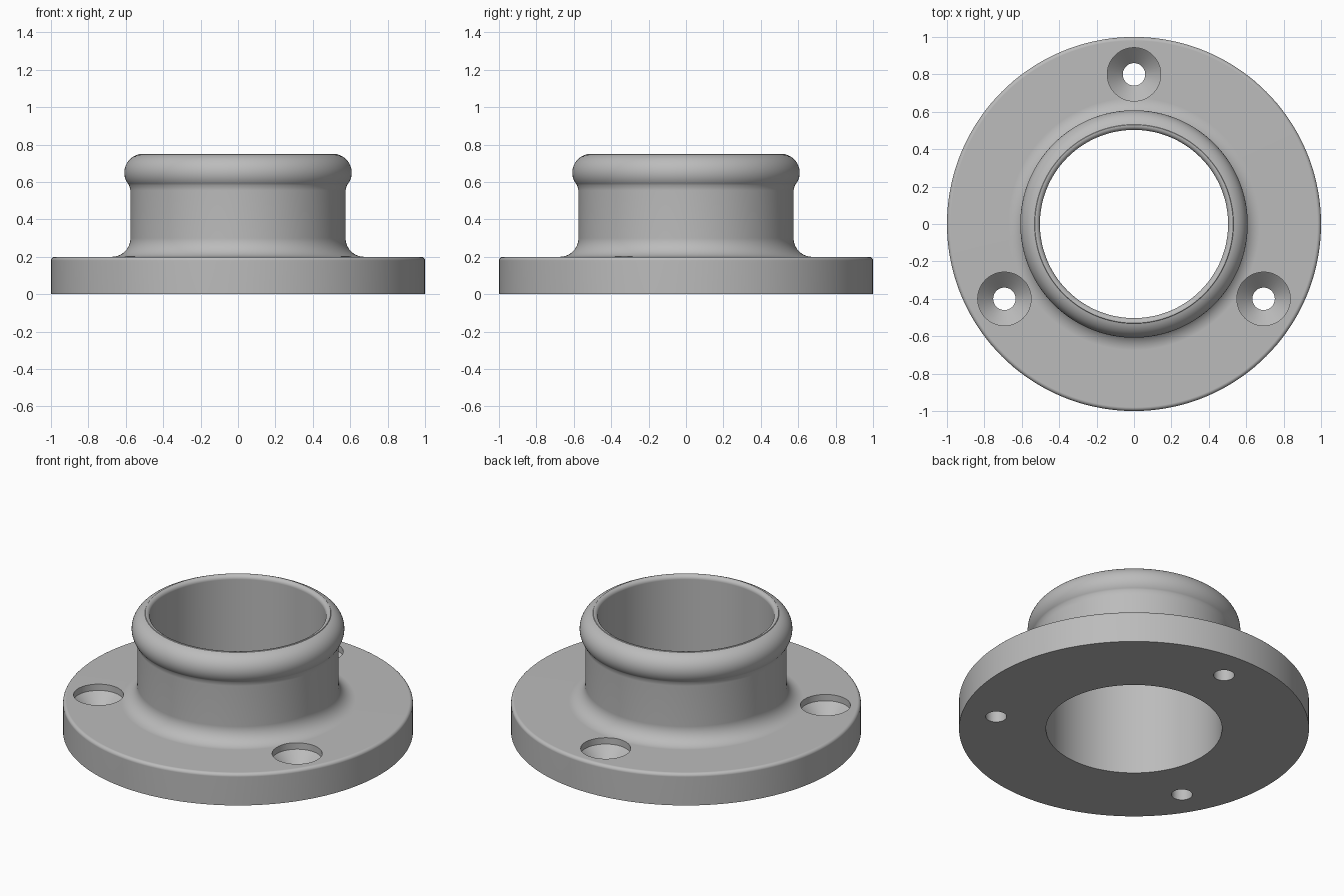
import bpy
import bmesh
from math import sin, cos, pi, radians

cube = bpy.data.objects.get("Cube")
if cube:
    bpy.data.objects.remove(cube, do_unlink=True)

# Single grey metal
metal = bpy.data.materials.new("grey_metal")
metal.use_nodes = True
grey = (0.5, 0.5, 0.5, 1)
metal.diffuse_color = grey
metal.node_tree.nodes["Principled BSDF"].inputs["Base Color"].default_value = grey


def arc(r, z, radius, start, end, steps):
    """Profile points along an arc, angles in degrees."""
    angles = [radians(start + (end - start) * i / steps) for i in range(steps + 1)]
    return [(r + radius * cos(a), z + radius * sin(a)) for a in angles]


def lathe(name, profile, segments, centre=(0, 0)):
    """Spin an (r, z) profile about a vertical axis; r = 0 ends become poles."""
    bm = bmesh.new()
    rings = []
    for r, z in profile:
        rings.append([bm.verts.new((centre[0] + r * cos(2 * pi * i / segments),
                                    centre[1] + r * sin(2 * pi * i / segments), z))
                      for i in range(segments)])
    for a, b in zip(rings, rings[1:] + rings[:1]):
        for i in range(segments):
            j = (i + 1) % segments
            bm.faces.new((a[i], a[j], b[j], b[i]))
    bmesh.ops.remove_doubles(bm, verts=bm.verts, dist=1e-5)
    bmesh.ops.recalc_face_normals(bm, faces=bm.faces)
    mesh = bpy.data.meshes.new(name)
    bm.to_mesh(mesh)
    bm.free()
    mesh.materials.append(metal)
    obj = bpy.data.objects.new(name, mesh)
    bpy.context.collection.objects.link(obj)
    return obj


# Flange, filleted neck and rolled rim as one turned section
bore = 0.503
section = [(bore, 0), (1, 0)]
section += arc(0.98, 0.18, 0.02, 0, 90, 5)           # flange edge
section += arc(0.675, 0.3, 0.1, 270, 180, 10)        # neck fillet
section += [(0.575, 0.555)]
section += arc(0.508, 0.65, 0.1, -42, 76, 20)        # rim bead
section += [(0.53, 0.75)]
section += arc(bore + 0.025, 0.725, 0.025, 90, 180, 6)  # inner lip
flange = lathe("flanged_collar", section, 144)

# Countersunk screw holes
hole = [(0, -0.1), (0.06, -0.1), (0.06, 0.08), (0.143, 0.16), (0.143, 0.3), (0, 0.3)]
for angle in (90, 210, 330):
    a = radians(angle)
    cutter = lathe("screw_hole_cutter", hole, 48, (0.8 * cos(a), 0.8 * sin(a)))
    cutter.hide_render = True
    cut = flange.modifiers.new("screw_hole", "BOOLEAN")
    cut.operation = "DIFFERENCE"
    cut.solver = "EXACT"
    cut.object = cutter
    bpy.context.view_layer.objects.active = flange
    bpy.ops.object.modifier_apply(modifier=cut.name)
    bpy.data.objects.remove(cutter, do_unlink=True)

# Smooth shading with crisp edges
bpy.ops.object.select_all(action="DESELECT")
flange.select_set(True)
bpy.context.view_layer.objects.active = flange
bpy.ops.object.shade_smooth_by_angle(angle=radians(30))
weighted = flange.modifiers.new("even_shading", "WEIGHTED_NORMAL")
weighted.keep_sharp = True
